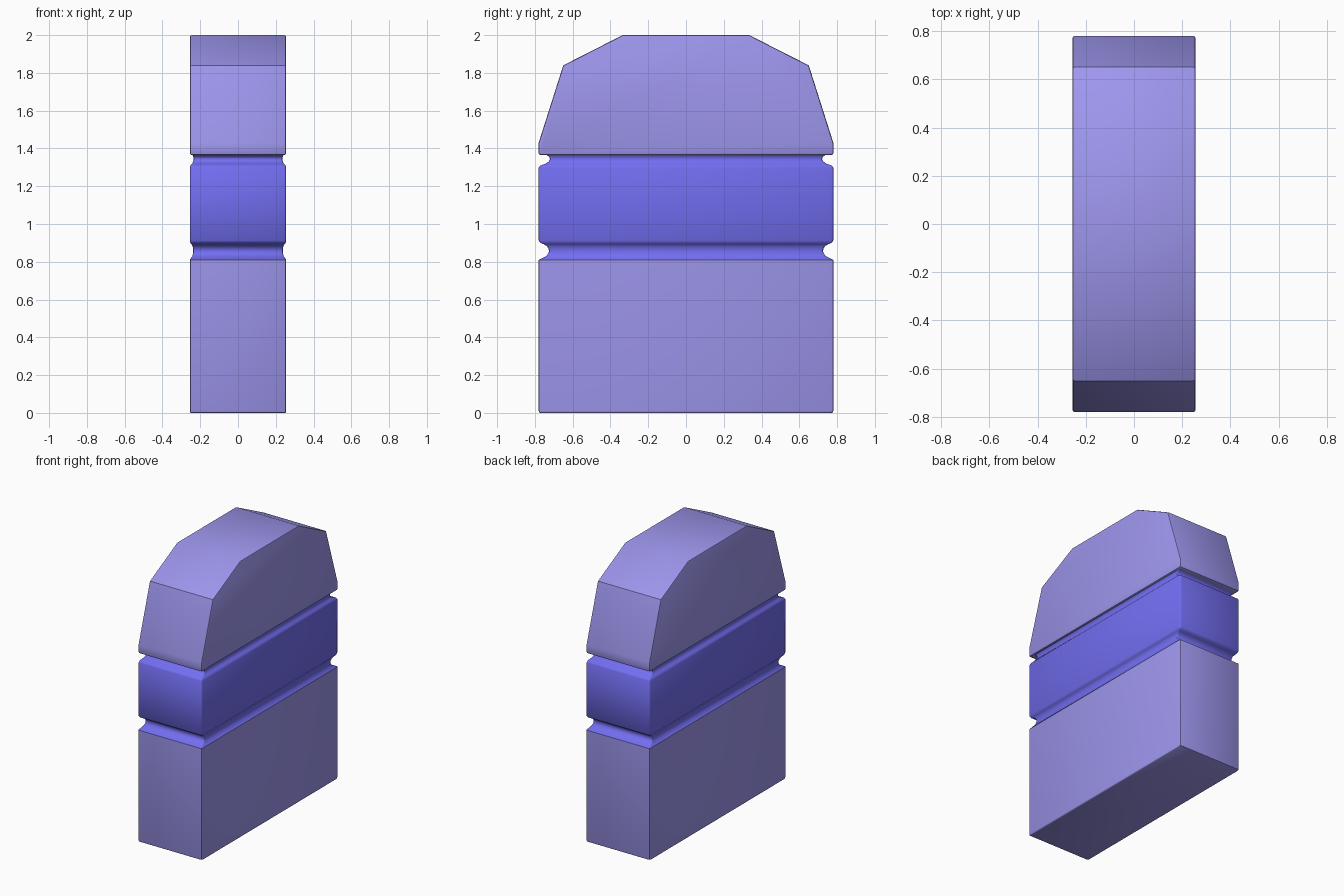
import bpy, bmesh

if "Cube" in bpy.data.objects:
    bpy.data.objects.remove(bpy.data.objects["Cube"])

HX, HY, R = 0.255, 0.78, 0.01  # half width, half depth, edge rounding


def material(name, colour):
    m = bpy.data.materials.new(name)
    m.diffuse_color = (*colour, 1)
    m.use_nodes = True
    m.node_tree.nodes["Principled BSDF"].inputs["Base Color"].default_value = m.diffuse_color
    return m


lilac = material("lilac", (0.34, 0.305, 0.85))
blue = material("blue", (0.17, 0.155, 0.88))


def finish(bm, name, mat):
    bmesh.ops.recalc_face_normals(bm, faces=bm.faces)
    me = bpy.data.meshes.new(name)
    bm.to_mesh(me)
    bm.free()
    ob = bpy.data.objects.new(name, me)
    bpy.context.collection.objects.link(ob)
    me.materials.append(mat)
    bpy.ops.object.select_all(action='DESELECT')
    ob.select_set(True)
    bpy.context.view_layer.objects.active = ob
    bpy.ops.object.shade_smooth_by_angle(angle=0.7)
    return ob


def outline(bm, s, z):
    """Rectangle ring with softened corners, scaled by s."""
    pts = []
    for sx, sy in ((1, 1), (-1, 1), (-1, -1), (1, -1)):
        corner = [(HX, HY - R), (HX - R * .3, HY - R * .3), (HX - R, HY)]
        if sx * sy < 0:
            corner.reverse()
        pts += [(sx * x * s, sy * y * s, z) for x, y in corner]
    return [bm.verts.new(p) for p in pts]


def stack(name, mat, profile, cap_bottom=False):
    bm = bmesh.new()
    rings = [outline(bm, s, z) for s, z in profile]
    for a, b in zip(rings, rings[1:]):
        for i in range(len(a)):
            j = (i + 1) % len(a)
            bm.faces.new((a[i], a[j], b[j], b[i]))
    if cap_bottom:
        bm.faces.new(rings[0])
    return finish(bm, name, mat)


# Lower block
stack("lower_block", lilac, [(0.988, 0), (0.997, 0.003), (1, 0.01), (1, 0.81)], True)

# Blue band with the groove above and below it
stack("grooved_band", blue, [
    (1, 0.81), (0.985, 0.816), (0.95, 0.829), (0.935, 0.843), (0.93, 0.856),
    (0.933, 0.87), (0.945, 0.884), (0.963, 0.892), (0.988, 0.90), (1, 0.912),
    (1, 1.298), (0.992, 1.308), (0.955, 1.319), (0.932, 1.33), (0.924, 1.343),
    (0.927, 1.353), (0.936, 1.36), (0.945, 1.365)])

# Faceted top block, extruded across x
half = [(HY, 1.365), (HY, 1.43), (0.65, 1.84), (0.335, 2.0)]
profile = half + [(-y, z) for y, z in reversed(half)]
bm = bmesh.new()
face = bm.faces.new([bm.verts.new((-HX, y, z)) for y, z in profile])
ext = bmesh.ops.extrude_face_region(bm, geom=[face])["geom"]
bmesh.ops.translate(bm, vec=(2 * HX, 0, 0),
                    verts=[v for v in ext if isinstance(v, bmesh.types.BMVert)])
bmesh.ops.recalc_face_normals(bm, faces=bm.faces)
# Round the side rims and the bottom edges, leaving the facets crisp
edges = [e for e in bm.edges
         if abs(e.verts[0].co.x - e.verts[1].co.x) < 1e-4
         or e.verts[0].co.z < 1.4]
bmesh.ops.bevel(bm, geom=edges, offset=R, segments=2, profile=0.5, affect='EDGES')
# Underside lip, open where it meets the band
bm.normal_update()
under = min(bm.faces, key=lambda f: f.normal.z * f.calc_area())
lip = bmesh.ops.extrude_discrete_faces(bm, faces=[under])["faces"][0]
for v in lip.verts:
    v.co.x *= 0.95
    v.co.y *= 0.95
bmesh.ops.delete(bm, geom=[lip], context='FACES_ONLY')
finish(bm, "top_block", lilac)
